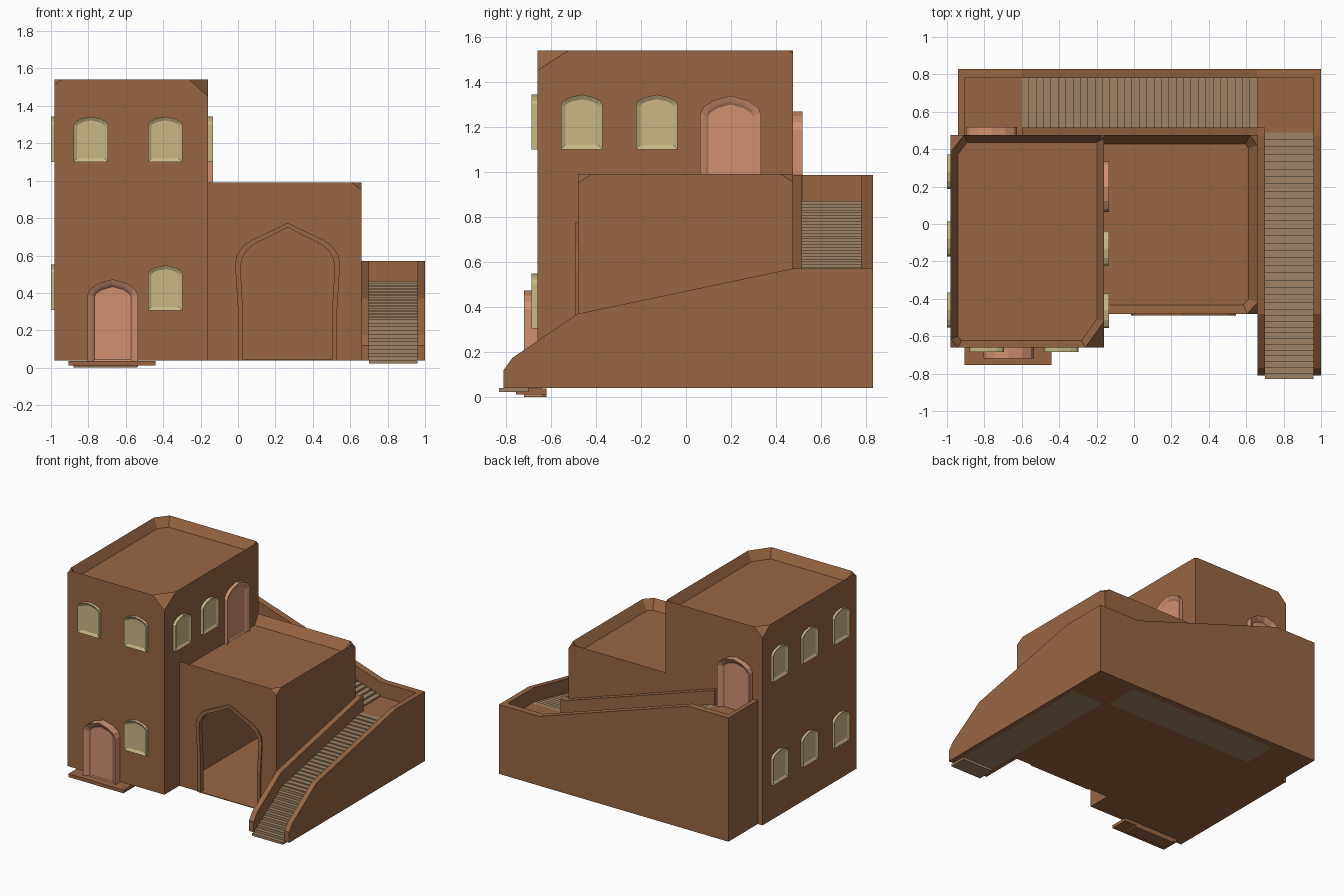
import bpy, bmesh, math
from mathutils import Vector, Matrix

if "Cube" in bpy.data.objects:
    bpy.data.objects.remove(bpy.data.objects["Cube"])


def material(name, rgb):
    m = bpy.data.materials.new(name)
    lin = [c / 12.92 if c < 0.04 else ((c + 0.055) / 1.055) ** 2.4 for c in rgb]
    m.diffuse_color = (*lin, 1)
    m.use_nodes = True
    m.node_tree.nodes["Principled BSDF"].inputs["Base Color"].default_value = m.diffuse_color
    return m


CLAY = material("clay", (0.60, 0.40, 0.26))
DOOR = material("door_pink", (0.82, 0.57, 0.44))
SASH = material("window_tan", (0.79, 0.72, 0.52))
STEP = material("step_stone", (0.62, 0.51, 0.39))


def finish(bm, name, mat):
    bmesh.ops.recalc_face_normals(bm, faces=bm.faces)
    me = bpy.data.meshes.new(name)
    bm.to_mesh(me)
    bm.free()
    ob = bpy.data.objects.new(name, me)
    bpy.context.collection.objects.link(ob)
    if mat:
        me.materials.append(mat)
    return ob


def prism(name, pts, axis, a, b, mat=CLAY):
    """Extrude a 2D profile along x (y,z points) or y (x,z points)."""
    bm = bmesh.new()
    place = (lambda p: (a, p[0], p[1])) if axis == 'x' else (lambda p: (p[0], a, p[1]))
    f = bm.faces.new([bm.verts.new(place(p)) for p in pts])
    ext = bmesh.ops.extrude_face_region(bm, geom=[f])
    move = Vector((b - a, 0, 0)) if axis == 'x' else Vector((0, b - a, 0))
    bmesh.ops.translate(bm, vec=move, verts=[v for v in ext['geom'] if isinstance(v, bmesh.types.BMVert)])
    return finish(bm, name, mat)


def box(name, x0, x1, y0, y1, z0, z1, mat=CLAY):
    return prism(name, [(x0, z0), (x1, z0), (x1, z1), (x0, z1)], 'y', y0, y1, mat)


def block(name, x0, x1, y0, y1, z0, z1, cuts, rim, drop):
    """Box with clipped upper corners and a sunken roof behind a parapet."""
    bm = bmesh.new()
    bmesh.ops.create_cube(bm, size=1)
    for v in bm.verts:
        v.co = (x1 if v.co.x > 0 else x0, y1 if v.co.y > 0 else y0, z1 if v.co.z > 0 else z0)
    for sx, sy, dx, dy, dz in cuts:
        corner = Vector((x1 if sx > 0 else x0, y1 if sy > 0 else y0, z1))
        bmesh.ops.bisect_plane(bm, geom=bm.verts[:] + bm.edges[:] + bm.faces[:],
                               plane_co=corner - Vector((sx * dx, 0, 0)),
                               plane_no=Vector((sx / dx, sy / dy, 1 / dz)).normalized(), clear_outer=True)
        bmesh.ops.holes_fill(bm, edges=[e for e in bm.edges if e.is_boundary])
    bmesh.ops.recalc_face_normals(bm, faces=bm.faces)
    top = max(bm.faces, key=lambda f: f.normal.z)
    bmesh.ops.inset_region(bm, faces=[top], thickness=rim, use_even_offset=True)
    bmesh.ops.translate(bm, vec=(0, 0, -drop), verts=top.verts)
    return finish(bm, name, CLAY)


def cut(ob, cutter):
    cutter.hide_render = True
    cutter.hide_viewport = True
    m = ob.modifiers.new("opening", 'BOOLEAN')
    m.operation, m.object, m.solver = 'DIFFERENCE', cutter, 'EXACT'


def opening(name, loc, angle, w, h, depth, insets, mat):
    """Arched frame facing local -y, with panels stepping inwards."""
    half = [(w, 0), (w, .82 * h), (.88 * w, .89 * h), (.55 * w, .955 * h)]
    pts = half + [(0, h)] + [(-x, z) for x, z in reversed(half)]
    bm = bmesh.new()
    f = bm.faces.new([bm.verts.new((x, 0.02, z)) for x, z in pts])
    ext = bmesh.ops.extrude_face_region(bm, geom=[f])
    bmesh.ops.translate(bm, vec=(0, -depth - 0.02, 0),
                        verts=[v for v in ext['geom'] if isinstance(v, bmesh.types.BMVert)])
    bmesh.ops.recalc_face_normals(bm, faces=bm.faces)
    face = min(bm.faces, key=lambda q: q.calc_center_median().y)
    for t, d in insets:
        bmesh.ops.inset_region(bm, faces=[face], thickness=t, use_even_offset=True)
        bmesh.ops.translate(bm, vec=(0, d, 0), verts=face.verts)
    bm.transform(Matrix.Translation(loc) @ Matrix.Rotation(math.radians(angle), 4, 'Z'))
    return finish(bm, name, mat)


def flight(start, end, z0, z1, n):
    """Stepped profile points, each riser followed by its tread."""
    pts = []
    for i in range(n):
        z = z0 + (z1 - z0) * (i + 1) / n
        pts += [(start + (end - start) * i / n, z), (start + (end - start) * (i + 1) / n, z)]
    return pts


# Tower and lower wing
block("tower", -.98, -.16, -.66, .475, .04, 1.54,
      [(1, -1, .10, .14, .09), (-1, -1, .04, .045, .025), (-1, 1, .07, .09, .07), (1, 1, .02, .02, .015)],
      .038, .07)
wing = block("wing", -.21, .66, -.48, .475, .04, .99,
             [(1, -1, .055, .06, .04), (1, 1, .04, .055, .035)], .048, .07)

# Pointed archway into the hollow wing
side = [(.265, 0), (.265, .27), (.28, .51), (.272, .56), (.24, .61), (.19, .645), (.07, .70)]
arch = side + [(0, .735)] + [(-x, z) for x, z in reversed(side)]
rim = prism("archway_rim", [(.265 + x, .04 + z) for x, z in arch], 'y', -.49, -.455)
hole = prism("archway_cutter", [(.265 + x * .9, .045 + z * .96) for x, z in arch], 'y', -.6, -.4, None)
room = box("room_cutter", -.17, .64, -.455, .455, .045, .90, None)
cut(wing, room)
cut(wing, hole)
cut(rim, hole)

# Side flight: steep then shallow, between two sloping walls
wall = [(-.81, .04), (-.81, .12), (-.77, .175), (-.48, .37), (.47, .57)]
prism("side_outer_wall", wall + [(.83, .57), (.83, .04)], 'x', .96, 1.0)
prism("side_inner_wall", wall + [(.515, .57), (.515, .04)], 'x', .66, .70)
prism("side_steps", flight(-.83, -.46, .02, .26, 12) + flight(-.46, .49, .26, .46, 24)
      + [(.49, .04), (-.7, .04), (-.7, .022), (-.83, .022)], 'x', .70, .96, STEP)
box("corner_landing", .66, .96, .49, .78, .04, .46)

# Back flight up to the rear door
slope = [(.66, .57), (-.60, .985)]
prism("back_outer_wall", [(1.0, .04), (1.0, .57)] + slope + [(-.94, .985), (-.94, .04)], 'y', .78, .83)
prism("back_inner_wall", [(.70, .04), (.70, .57)] + slope + [(-.60, .04)], 'y', .47, .515)
prism("back_steps", flight(.66, -.60, .46, .87, 32) + [(-.60, .04), (.66, .04)], 'y', .51, .78, STEP)
box("upper_landing", -.905, -.60, .47, .78, .04, .87)
box("landing_end_wall", -.94, -.905, .47, .78, .04, .985)

# Doors with stepped frames
layers = [(.014, .008), (.012, .008), (.012, .012)]
opening("front_door", (-.67, -.66, .005), 0, .135, .468, .06, layers, DOOR)
opening("rear_door", (-.76, .475, .83), 180, .135, .437, .043, layers, DOOR)
opening("roof_door", (-.16, .198, .89), 90, .135, .448, .027, [(.014, .005), (.012, .005), (.012, .008)], DOOR)
box("front_doorstep", -.905, -.44, -.755, -.62, .012, .037)
box("doorstep_base", -.88, -.54, -.72, -.62, 0, .013)
box("door_handle", -.77, -.74, -.645 - .005, -.63, .22, .23, DOOR)

# Windows
spots = [(x, -.66, z, 0) for x, z in ((-.787, 1.1), (-.39, 1.1), (-.39, .305))]
spots += [(-.98, y, z, -90) for y in (-.46, -.08, .28) for z in (.31, 1.1)]
spots += [(-.16, y, 1.1, 90) for y in (-.463, -.13)]
for i, (x, y, z, a) in enumerate(spots):
    opening(f"window_{i + 1}", (x, y, z), a, .0925, .243, .02 if a == -90 else .025, [(.02, .012)], SASH)
